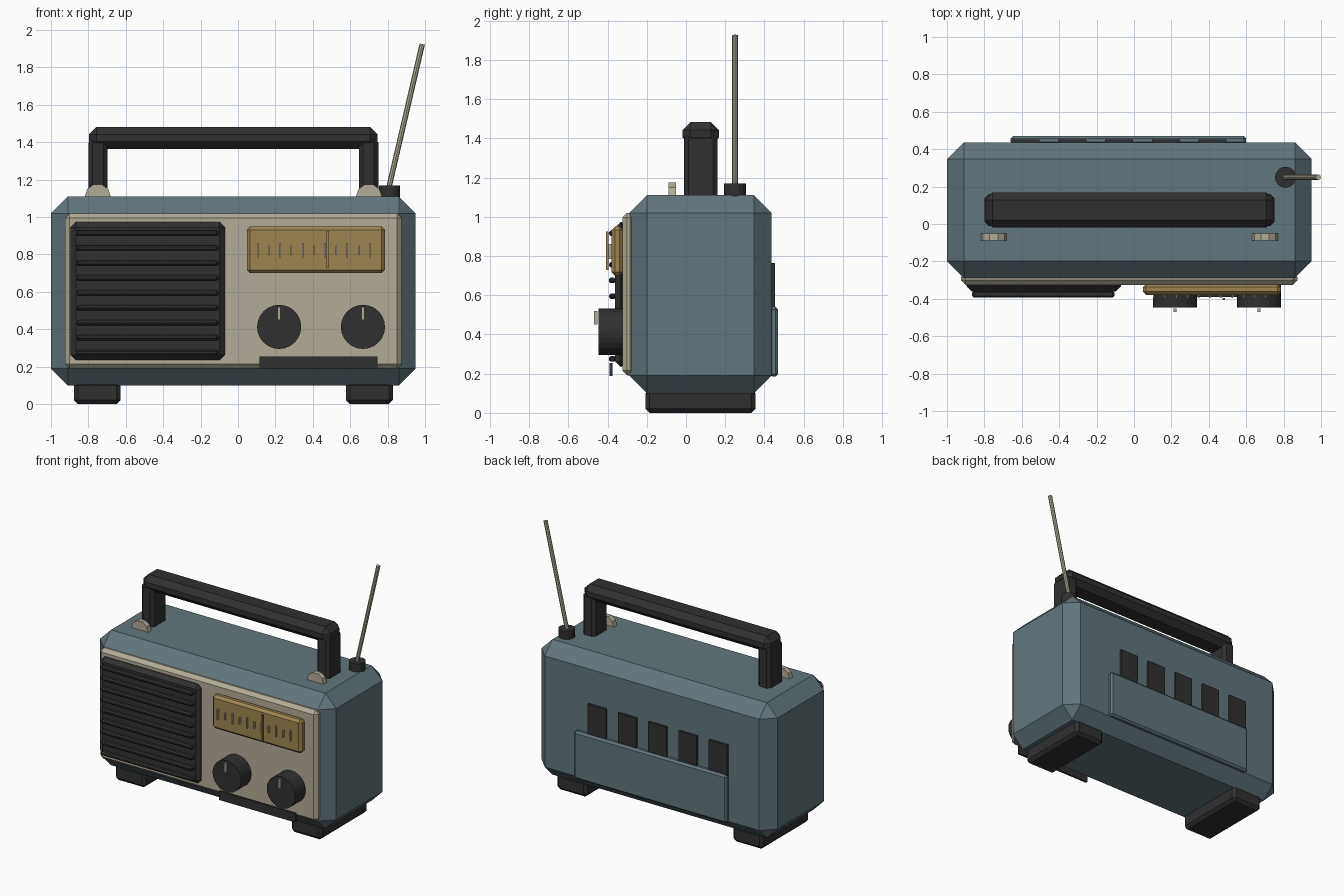
import bpy, bmesh, math
from mathutils import Vector, Matrix

if "Cube" in bpy.data.objects:
    bpy.data.objects.remove(bpy.data.objects["Cube"])


def material(name, rgb):
    m = bpy.data.materials.new(name)
    m.diffuse_color = (*rgb, 1)
    m.use_nodes = True
    m.node_tree.nodes["Principled BSDF"].inputs["Base Color"].default_value = m.diffuse_color
    return m


TEAL = material("slate_teal", (0.12, 0.18, 0.205))
CREAM = material("warm_cream", (0.45, 0.41, 0.31))
DARK = material("charcoal", (0.03, 0.03, 0.03))
AMBER = material("dial_amber", (0.34, 0.235, 0.08))


def finish(name, bm, mat):
    bmesh.ops.recalc_face_normals(bm, faces=bm.faces)
    me = bpy.data.meshes.new(name)
    bm.to_mesh(me)
    bm.free()
    me.materials.append(mat)
    ob = bpy.data.objects.new(name, me)
    bpy.context.collection.objects.link(ob)
    return ob


def box(name, x, y, z, mat, chamfer=0):
    """Box from (min, max) ranges with an optional flat chamfer."""
    bm = bmesh.new()
    bmesh.ops.create_cube(bm, size=1)
    for v in bm.verts:
        v.co = [r[0] if c < 0 else r[1] for c, r in zip(v.co, (x, y, z))]
    if chamfer:
        bmesh.ops.bevel(bm, geom=bm.edges[:], offset=chamfer, segments=1,
                        affect='EDGES', profile=0.5)
    return finish(name, bm, mat)


def rod(name, a, b, radius, sides, mat):
    """Prism running from point a to point b."""
    a, b = Vector(a), Vector(b)
    d = b - a
    bm = bmesh.new()
    turn = d.to_track_quat('Z', 'Y').to_matrix().to_4x4()
    bmesh.ops.create_cone(bm, cap_ends=True, segments=sides, radius1=radius,
                          radius2=radius, depth=d.length,
                          matrix=Matrix.Translation((a + b) / 2) @ turn)
    return finish(name, bm, mat)


def bracket(name, cx):
    """Half ten-sided disc standing on the top of the case."""
    bm = bmesh.new()
    pts = [(cx + 0.07 * math.cos(math.radians(t)),
            1.108 + 0.07 * math.sin(math.radians(t))) for t in range(0, 181, 36)]
    face = bm.faces.new([bm.verts.new((x, -0.088, z)) for x, z in pts])
    out = bmesh.ops.extrude_face_region(bm, geom=[face])
    for v in out["geom"]:
        if isinstance(v, bmesh.types.BMVert):
            v.co.y = -0.05
    return finish(name, bm, CREAM)


# Case and front panel
box("case", (-1.0, 0.95), (-0.288, 0.437), (0.1, 1.11), TEAL, 0.09)
box("front_panel", (-0.925, 0.875), (-0.325, -0.26), (0.19, 1.02), CREAM, 0.025)

# Speaker grille with slats
box("speaker_grille", (-0.895, -0.07), (-0.362, -0.30), (0.235, 0.973), DARK, 0.028)
for i in range(9):
    z = 0.275 + 0.08 * i
    box(f"grille_slat_{i + 1}", (-0.865, -0.105), (-0.393, -0.357),
        (z - 0.014, z + 0.014), DARK, 0.009)

# Tuning dial with scale marks and needle
box("tuning_dial", (0.047, 0.785), (-0.38, -0.32), (0.70, 0.95), AMBER, 0.018)
for i in range(11):
    x, h = 0.105 + 0.06 * i, 0.025 if i % 2 else 0.038
    box(f"dial_mark_{i + 1}", (x - 0.004, x + 0.004), (-0.395, -0.378),
        (0.823 - h, 0.823 + h), CREAM)
box("dial_needle", (0.473, 0.487), (-0.407, -0.395), (0.728, 0.925), AMBER)

# Knobs with pointers
for side, x in (("left", 0.22), ("right", 0.668)):
    rod(f"{side}_knob", (x, -0.32, 0.413), (x, -0.446, 0.413), 0.118, 24, DARK)
    box(f"{side}_knob_pointer", (x - 0.008, x + 0.008), (-0.47, -0.452),
        (0.45, 0.52), CREAM)

# Lower front strip
box("lower_strip", (0.115, 0.745), (-0.39, -0.375), (0.188, 0.255), DARK)

# Feet, handle posts and brackets, mirrored about the case centre
for side, s in (("left", -1), ("right", 1)):
    def span(a, b):
        return sorted((-0.025 + s * a, -0.025 + s * b))
    box(f"{side}_foot", span(0.602, 0.853), (-0.207, 0.355), (0, 0.122), DARK, 0.022)
    box(f"{side}_handle_post", span(0.672, 0.775), (-0.01, 0.16), (1.08, 1.42), DARK, 0.022)
    bracket(f"{side}_handle_bracket", -0.025 + s * 0.725)
box("handle_bar", (-0.797, 0.747), (-0.018, 0.168), (1.365, 1.482), DARK, 0.04)

# Aerial
rod("aerial_base", (0.81, 0.25, 1.09), (0.81, 0.25, 1.17), 0.056, 16, DARK)
rod("aerial", (0.805, 0.25, 1.15), (0.985, 0.25, 1.925), 0.0145, 8, CREAM)

# Back cover and vents
box("back_cover", (-0.66, 0.60), (0.425, 0.47), (0.185, 0.542), TEAL, 0.014)
for i in range(5):
    x = -0.58 + 0.25 * i
    box(f"back_vent_{i + 1}", (x - 0.075, x + 0.075), (0.43, 0.453),
        (0.515, 0.765), DARK)
